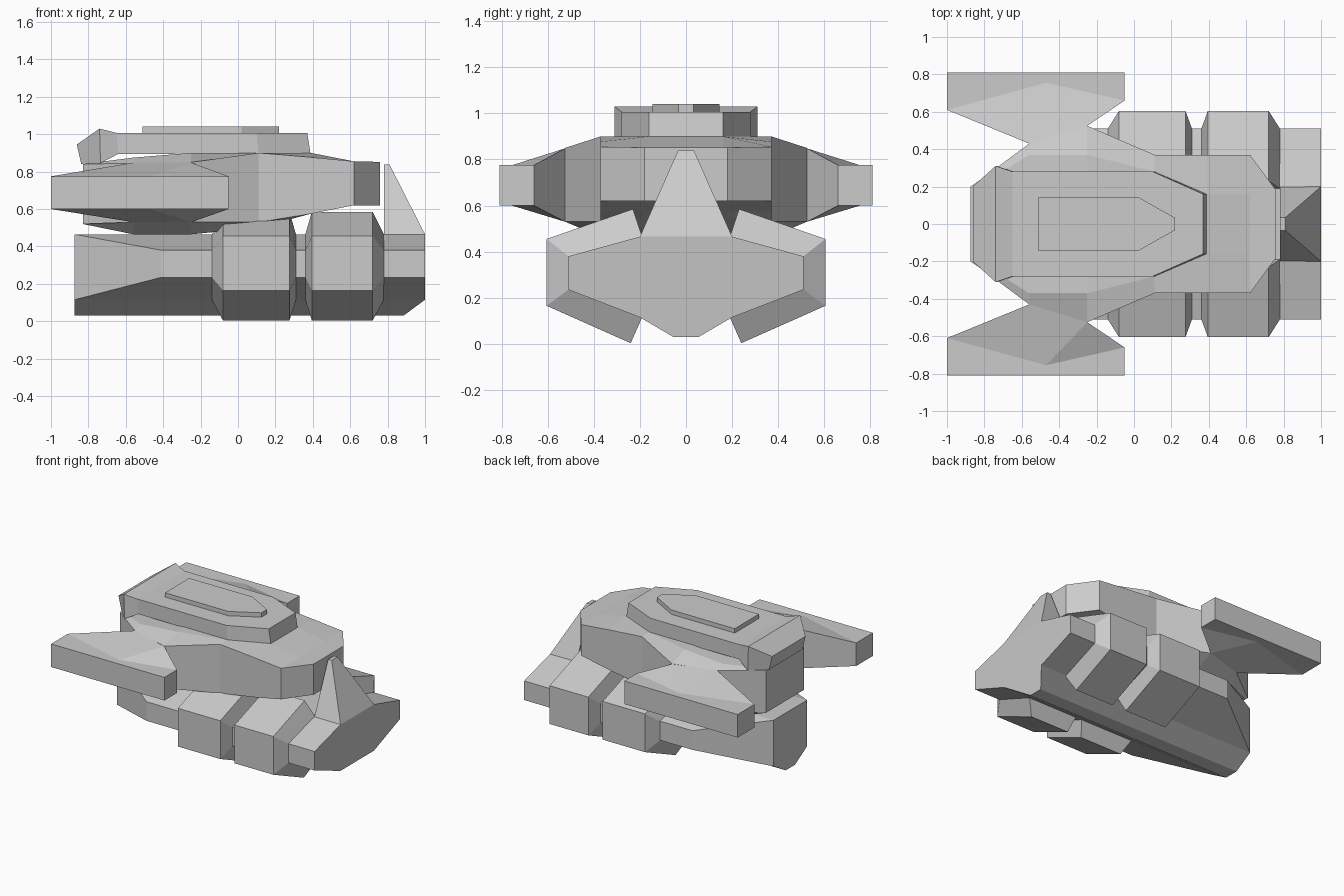
import bpy, bmesh

if "Cube" in bpy.data.objects:
    bpy.data.objects.remove(bpy.data.objects["Cube"])


def finish(name, bm, mirror=False):
    bmesh.ops.remove_doubles(bm, verts=bm.verts, dist=0.0005)
    bmesh.ops.recalc_face_normals(bm, faces=bm.faces)
    mesh = bpy.data.meshes.new(name)
    bm.to_mesh(mesh)
    bm.free()
    ob = bpy.data.objects.new(name, mesh)
    bpy.context.collection.objects.link(ob)
    if mirror:
        mod = ob.modifiers.new("Mirror", "MIRROR")
        mod.use_axis = (False, True, False)
        mod.use_mirror_merge = False
    return ob


def loft(name, rings, mirror=False):
    """Skin a list of equally long closed rings of points and cap the ends."""
    bm = bmesh.new()
    vs = [[bm.verts.new(p) for p in r] for r in rings]
    n = len(vs[0])
    for a, b in zip(vs, vs[1:]):
        for i in range(n):
            j = (i + 1) % n
            bm.faces.new((a[i], a[j], b[j], b[i]))
    bm.faces.new(vs[0])
    bm.faces.new(vs[-1])
    return finish(name, bm, mirror)


def both(x, half):
    """Full ring at x from a top-to-bottom half profile of (y, z)."""
    return [(x, y, z) for y, z in half] + [(x, -y, z) for y, z in reversed(half)]


# Lower hull: pointed rear, flat front with keel cut back
def hull_ring(x, w, top, low, keel_x):
    ring = both(x, [(.2, .465), (w, top), (w, low), (.2, .115), (.055, .03)])
    for i in (4, 5):
        ring[i] = (keel_x,) + ring[i][1:]
    return ring


loft("lower_hull", [hull_ring(-.875, .2, .465, .115, -.875),
                    hull_ring(-.41, .51, .38, .235, -.41),
                    hull_ring(.88, .51, .38, .235, .88),
                    hull_ring(1.0, .51, .38, .235, .885)])

# Raised armour bands along both sides of the hull
END = [(.19, .465), (.19, .465), (.51, .38), (.51, .235), (.19, .115), (.19, .115)]
MID = [(.19, .465), (.23, .585), (.605, .455), (.605, .165), (.24, .003), (.19, .115)]
for name, xs in (("rear_side_armour", (-.14, -.08, .275, .31)),
                 ("front_side_armour", (.36, .395, .72, .78))):
    loft(name, [[(x, y, z) for y, z in prof]
                for x, prof in zip(xs, (END, MID, MID, END))], True)

# Front fin
loft("front_fin", [[(.78, -.2, .46), (1, -.2, .465), (1, .2, .465), (.78, .2, .46)],
                   [(.78, -.035, .838), (.81, -.035, .838),
                    (.81, .035, .838), (.78, .035, .838)]])

# Upper body: x, inner y, top z, outer y, outer top z, outer low z, bottom z
BODY = [(-.83, .2, .84, .23, .84, .52, .52),
        (-.56, .37, .875, .43, .845, .53, .465),
        (-.25, .37, .9, .525, .85, .53, .465),
        (.11, .28, .9, .37, .9, .53, .5),
        (.39, .16, .9, .37, .877, .575, .575),
        (.62, .16, .855, .37, .855, .62, .62),
        (.76, .16, .852, .18, .852, .62, .62)]
loft("upper_body", [both(x, [(yi, zt), (yo, zo), (yo, zl), (yi, zb)])
                    for x, yi, zt, yo, zo, zl, zb in BODY])

# Side wings, with a folded surface rising to the body
PLAN = [(-1, .81, 0), (-.05, .81, 0), (-.05, .66, 0), (-.25, .525, 1),
        (-.56, .43, 1), (-1, .61, 0), (-.47, .755, 0)]
bm = bmesh.new()
layers = []
for z_edge, z_root in ((.775, .848), (.6, .53)):
    v = [bm.verts.new((x, y, z_root if r else z_edge)) for x, y, r in PLAN]
    layers.append(v)
    for f in ((0, 1, 6), (1, 2, 6), (2, 3, 6), (3, 4, 6), (4, 5, 6), (5, 0, 6)):
        bm.faces.new([v[i] for i in f])
for i in range(6):
    j = (i + 1) % 6
    bm.faces.new((layers[0][i], layers[0][j], layers[1][j], layers[1][i]))
finish("side_wing", bm, True)

# Roof plate with drooping rear flap: top x, low x, half width, top z, low z
ROOF = [(-.862, -.838, .2, .945, .84), (-.74, -.735, .31, 1.03, .845),
        (-.65, -.64, .28, 1.007, .895), (.1, .11, .28, 1.007, .895),
        (.37, .388, .16, 1.007, .895)]
loft("roof_plate", [[(xt, y, zt), (xb, y, zb), (xb, -y, zb), (xt, -y, zt)]
                    for xt, xb, y, zt, zb in ROOF])

# Thin hatch panel on the roof
loft("roof_panel", [both(x, [(y, 1.04), (y, 1.0)])
                    for x, y in ((-.51, .145), (.02, .145), (.22, .033))])
